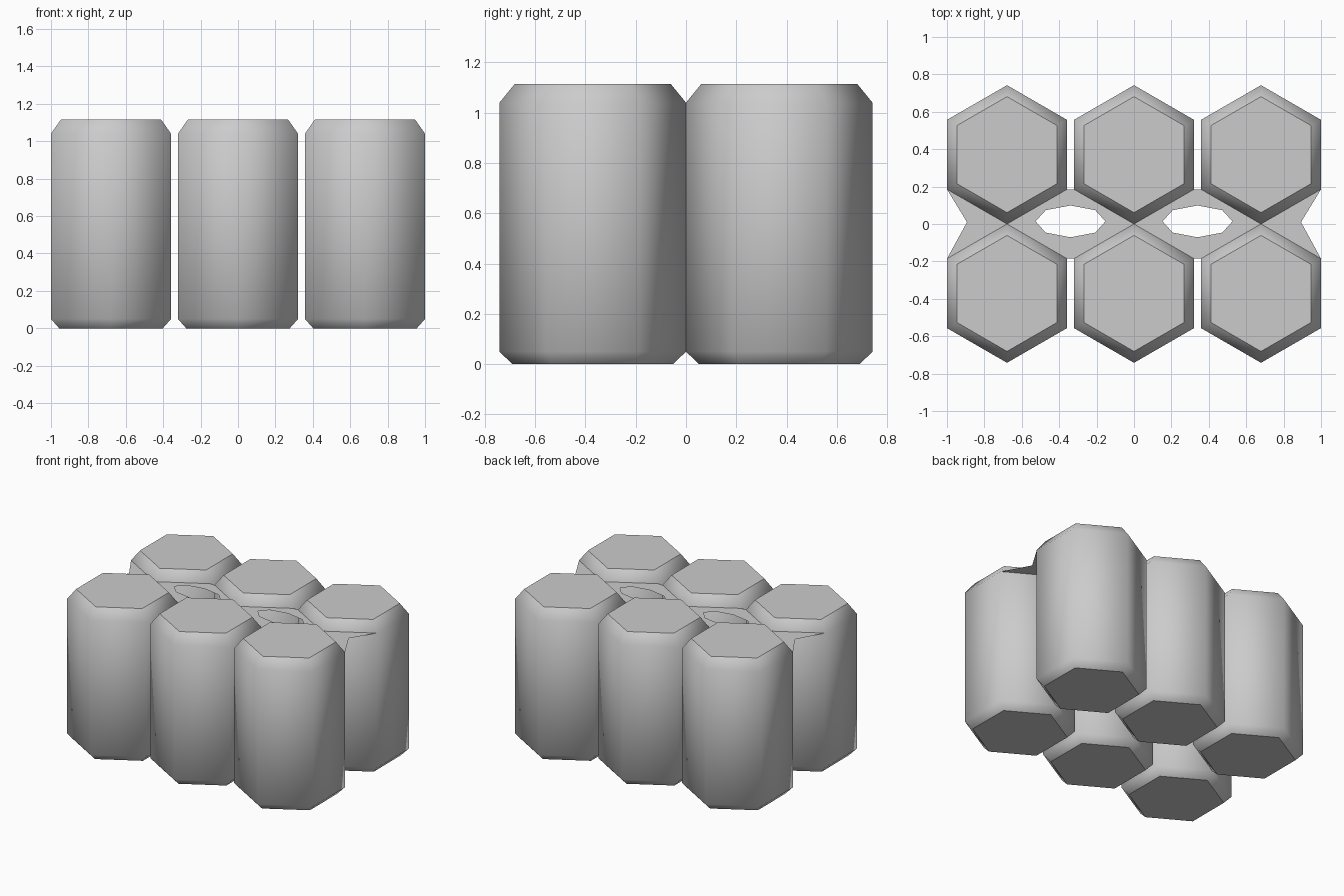
import bpy
import bmesh
from math import cos, sin, pi
from mathutils import Vector

cube = bpy.data.objects.get("Cube")
if cube:
    bpy.data.objects.remove(cube, do_unlink=True)

RADIUS = 0.371      # corner radius of a can
PITCH = 0.679       # spacing between columns
SHOULDER = 1.04     # height where the body meets the top bevel
PROFILE = [(0.32, 0), (RADIUS, 0.05), (RADIUS, SHOULDER), (0.31, 1.115)]

grey = bpy.data.materials.new("plain grey")
grey.use_nodes = True
grey.diffuse_color = (0.6, 0.6, 0.6, 1)
grey.node_tree.nodes["Principled BSDF"].inputs["Base Color"].default_value = (0.6, 0.6, 0.6, 1)


def ring(bm, rx, ry, z, sides, start=0.0, x=0.0, y=0.0):
    angles = [start + 2 * pi * i / sides for i in range(sides)]
    return [bm.verts.new((x + rx * cos(a), y + ry * sin(a), z)) for a in angles]


def loop_edges(bm, verts):
    return [bm.edges.new((v, verts[(i + 1) % len(verts)])) for i, v in enumerate(verts)]


def finish(bm, name, location=(0, 0, 0)):
    mesh = bpy.data.meshes.new(name)
    bm.to_mesh(mesh)
    bm.free()
    mesh.materials.append(grey)
    obj = bpy.data.objects.new(name, mesh)
    obj.location = location
    bpy.context.collection.objects.link(obj)
    return obj


def make_can(name, location):
    """Six-sided can with smooth walls and flat, sharp-edged caps."""
    bm = bmesh.new()
    rings = [ring(bm, r, r, z, 6, pi / 2) for r, z in PROFILE]
    for low, high in zip(rings, rings[1:]):
        for i in range(6):
            j = (i + 1) % 6
            bm.faces.new((low[i], low[j], high[j], high[i])).smooth = True
    for cap in (rings[0][::-1], rings[-1]):
        face = bm.faces.new(cap)
        for edge in face.edges:
            edge.smooth = False
    return finish(bm, name, location)


# Two rows of three cans
for row, y in (("front", -RADIUS), ("back", RADIUS)):
    for side, x in (("right", -PITCH), ("middle", 0), ("left", PITCH)):
        make_can(f"{row}_{side}_can", (x, y, 0))

# Paper-thin carrier sheet between the rows, with two finger holes
bm = bmesh.new()
half = RADIUS / 2
outline = [(-1, -half), (1, -half), (0.893, 0.01), (1, half), (-1, half), (-0.893, 0.01)]
edges = loop_edges(bm, [bm.verts.new((x, y, SHOULDER)) for x, y in outline])
for side in (-1, 1):
    edges += loop_edges(bm, ring(bm, 0.187, 0.085, SHOULDER, 8, 0, side * PITCH / 2, 0.014))
bmesh.ops.triangle_fill(bm, edges=edges, use_beauty=True, normal=Vector((0, 0, 1)))
for face in bm.faces:
    if face.normal.z < 0:
        face.normal_flip()
finish(bm, "carrier_sheet")
